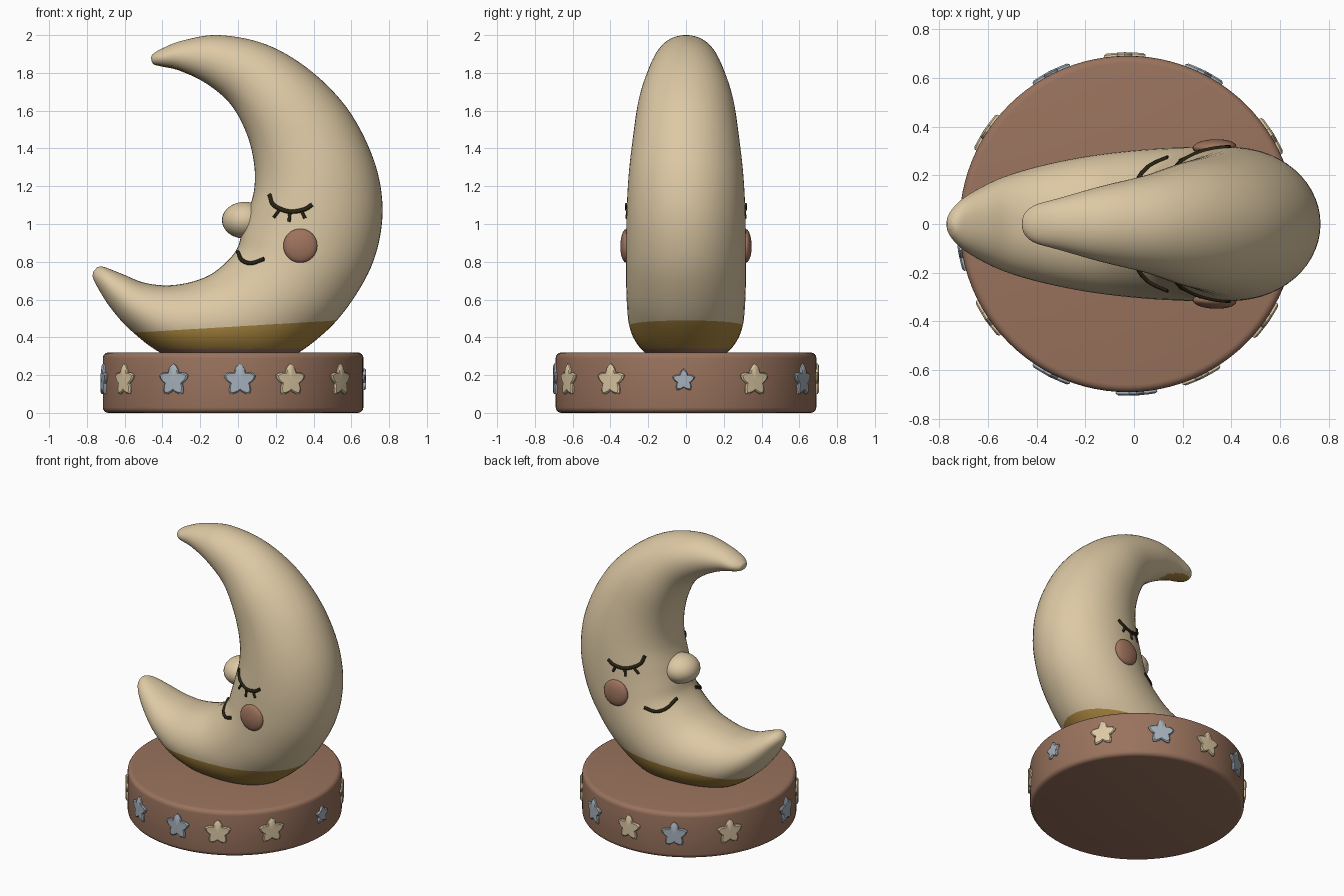
import bpy, bmesh, math
from mathutils import Vector, Matrix
from mathutils.bvhtree import BVHTree

if "Cube" in bpy.data.objects:
    bpy.data.objects.remove(bpy.data.objects["Cube"])


def material(name, rgb):
    m = bpy.data.materials.new(name)
    m.diffuse_color = (*rgb, 1)
    m.use_nodes = True
    m.node_tree.nodes["Principled BSDF"].inputs["Base Color"].default_value = m.diffuse_color
    return m


CREAM = material("cream", (0.72, 0.58, 0.37))
GOLD = material("dark_gold", (0.40, 0.24, 0.05))
BROWN = material("clay_brown", (0.32, 0.17, 0.11))
BLUE = material("pale_blue", (0.38, 0.44, 0.50))
BLUSH = material("blush", (0.34, 0.17, 0.11))
DARK = material("dark_line", (0.02, 0.016, 0.006))


def finish(name, bm, mats, angle=None):
    bmesh.ops.recalc_face_normals(bm, faces=bm.faces[:])
    me = bpy.data.meshes.new(name)
    bm.to_mesh(me)
    for m in mats:
        me.materials.append(m)
    me.shade_smooth()
    if angle:
        me.set_sharp_from_angle(angle=math.radians(angle))
    ob = bpy.data.objects.new(name, me)
    bpy.context.collection.objects.link(ob)
    return ob


def spline(pts, steps):
    """Catmull-Rom through tuples of any length."""
    p = [Vector(q) for q in pts]
    p = [p[0] * 2 - p[1]] + p + [p[-1] * 2 - p[-2]]
    out = []
    for i in range(1, len(p) - 2):
        a, b, c, d = p[i - 1:i + 3]
        for k in range(steps):
            t = k / steps
            out.append(0.5 * (2 * b + (c - a) * t + (2 * a - 5 * b + 4 * c - d) * t * t
                              + (3 * b - a - 3 * c + d) * t ** 3))
    return out + [p[-2]]


def bridge(bm, r0, r1):
    n = len(r0)
    for i in range(n):
        bm.faces.new((r0[i], r0[(i + 1) % n], r1[(i + 1) % n], r1[i]))


def ellipsoid(name, mat, matrix):
    bm = bmesh.new()
    bmesh.ops.create_uvsphere(bm, u_segments=32, v_segments=20, radius=1, matrix=matrix)
    return finish(name, bm, [mat])


# round base
BX, BR, BH = -0.026, 0.69, 0.32
bm = bmesh.new()
bmesh.ops.create_cone(bm, cap_ends=True, segments=96, radius1=BR, radius2=BR, depth=BH,
                      matrix=Matrix.Translation((BX, 0, BH / 2)))
rims = [e for e in bm.edges if abs(e.verts[0].co.z - e.verts[1].co.z) < 1e-4]
bmesh.ops.bevel(bm, geom=rims, offset=0.03, segments=4, profile=0.5, affect='EDGES')
finish("base", bm, [BROWN], 40)

# crescent: outer x, z, inner x, z, half width
stations = [
    (-0.460, 1.880, -0.458, 1.862, 0.015), (-0.450, 1.900, -0.445, 1.845, 0.045),
    (-0.40, 1.930, -0.41, 1.835, 0.078), (-0.29, 1.972, -0.31, 1.812, 0.108),
    (-0.10, 2.00, -0.17, 1.745, 0.155), (0.15, 1.95, -0.04, 1.635, 0.20),
    (0.38, 1.815, 0.045, 1.48, 0.25), (0.58, 1.61, 0.085, 1.32, 0.28),
    (0.715, 1.35, 0.085, 1.18, 0.303), (0.765, 1.10, 0.05, 1.05, 0.314),
    (0.735, 0.86, 0.02, 0.95, 0.317), (0.64, 0.65, -0.005, 0.87, 0.317),
    (0.47, 0.435, -0.06, 0.80, 0.315), (0.22, 0.27, -0.15, 0.73, 0.305),
    (-0.10, 0.245, -0.26, 0.69, 0.28), (-0.38, 0.305, -0.38, 0.675, 0.24),
    (-0.56, 0.43, -0.50, 0.69, 0.195), (-0.67, 0.55, -0.60, 0.73, 0.145),
    (-0.735, 0.65, -0.68, 0.762, 0.098), (-0.767, 0.712, -0.72, 0.775, 0.055),
    (-0.768, 0.745, -0.745, 0.772, 0.02)]
bm = bmesh.new()
prev = None
N = 56
for ox, oz, ix, iz, w in spline(stations, 7):
    ring = []
    for k in range(N):
        t = 2 * math.pi * k / N
        c, s = math.cos(t), math.sin(t)
        if c < 0:                       # slightly fuller on the face side
            s = math.copysign(abs(s) ** 0.88, s)
        ring.append(bm.verts.new(((ox + ix) / 2 + c * (ox - ix) / 2, w * s,
                                  (oz + iz) / 2 + c * (oz - iz) / 2)))
    if prev:
        bridge(bm, prev, ring)
    else:
        bm.faces.new(ring)
    prev = ring
bm.faces.new(prev)
bmesh.ops.recalc_face_normals(bm, faces=bm.faces[:])
tree = BVHTree.FromBMesh(bm)

# clean paint lines near the foot
SLOPE = 0.06
for co, no in (((0, 0, 0.458), (-SLOPE, 0, 1)), ((0, 0, 0.34), (0, 0, 1))):
    bmesh.ops.bisect_plane(bm, geom=bm.verts[:] + bm.edges[:] + bm.faces[:],
                           plane_co=co, plane_no=no)
bm.normal_update()
for f in bm.faces:
    c = f.calc_center_median()
    if c.z < 0.34:
        f.material_index = 2
    elif c.z < 0.458 + SLOPE * c.x or (c.z > 1.7 and c.x < -0.22 and f.normal.z < -0.85):
        f.material_index = 1
finish("crescent", bm, [CREAM, GOLD, BROWN])

# nose
ellipsoid("nose", CREAM, Matrix.Translation((0.035, 0, 1.02))
          @ Matrix.Diagonal((0.12, 0.125, 0.097, 1)))


def on_surface(x, z, side):
    hit = tree.ray_cast(Vector((x, 2 * side, z)), Vector((0, -side, 0)))
    if hit[0] is None:
        hit = tree.find_nearest(Vector((x, 0.15 * side, z)))
    return hit[0], hit[1]


def painted_line(name, pts, side, radius):
    cu = bpy.data.curves.new(name, 'CURVE')
    cu.dimensions = '3D'
    cu.bevel_depth = radius
    cu.bevel_resolution = 2
    cu.use_fill_caps = True
    path = [on_surface(x, z, side)[0] for x, z in spline(pts, 6)]
    sp = cu.splines.new('POLY')
    sp.points.add(len(path) - 1)
    for p, co in zip(sp.points, path):
        p.co = (*co, 1)
    cu.materials.append(DARK)
    ob = bpy.data.objects.new(name, cu)
    bpy.context.collection.objects.link(ob)
    bpy.ops.object.select_all(action='DESELECT')
    ob.select_set(True)
    bpy.context.view_layer.objects.active = ob
    bpy.ops.object.convert(target='MESH')


# face on both sides
eye = [(0.168, 1.155), (0.19, 1.10), (0.27, 1.066), (0.35, 1.077), (0.393, 1.103)]
mouth = [(0.0, 0.852), (0.02, 0.81), (0.07, 0.792), (0.14, 0.815)]
lashes = [[(0.22, 1.075), (0.19, 1.035)], [(0.275, 1.065), (0.27, 1.012)],
          [(0.335, 1.072), (0.355, 1.03)]]
for side, tag in ((-1, "front"), (1, "back")):
    painted_line("closed_eye_" + tag, eye, side, 0.012)
    painted_line("smile_" + tag, mouth, side, 0.011)
    for i, l in enumerate(lashes):
        painted_line(f"lash_{tag}_{i}", l, side, 0.009)
    p, n = on_surface(0.33, 0.885, side)
    ellipsoid("cheek_" + tag, BLUSH, Matrix.Translation(p)
              @ n.to_track_quat('Z', 'Y').to_matrix().to_4x4()
              @ Matrix.Diagonal((0.09, 0.09, 0.032, 1)))


# stars wrapped round the base rim
def star(name, deg, size, mat):
    bm = bmesh.new()
    rings = []
    for scale, r in ((1, BR - 0.02), (1, BR + 0.008), (0.88, BR + 0.014)):
        ring = []
        for k in range(30):
            # points blunted slightly by sampling between tip and notch
            u = k % 6 / 3
            tip = 1 - abs(u if u <= 1 else 2 - u)
            rad = size * scale * (0.56 + 0.44 * min(tip, 0.92) ** 1.15)
            a = math.pi / 2 + 2 * math.pi * k / 30
            th = math.radians(deg) + rad * math.cos(a) / BR
            ring.append(bm.verts.new((BX + r * math.cos(th), r * math.sin(th),
                                      0.172 + rad * math.sin(a))))
        if rings:
            bridge(bm, rings[-1], ring)
        rings.append(ring)
    th = math.radians(deg)
    r = BR + 0.015
    mid = bm.verts.new((BX + r * math.cos(th), r * math.sin(th), 0.172))
    for i in range(30):
        bm.faces.new((rings[-1][i], rings[-1][(i + 1) % 30], mid))
    finish(name, bm, [mat], 35)


star_spots = [(-1, 'b'), (31.5, 'c'), (63, 'b'), (91, 'c'), (117, 'b'), (147, 'c'),
              (189, 'b'), (214, 'c'), (243, 'b'), (273, 'b'), (296, 'c'), (325, 'c')]
for i, (deg, col) in enumerate(star_spots):
    star(f"star_{i}", deg, 0.065 if deg == -1 else 0.093, BLUE if col == 'b' else CREAM)
